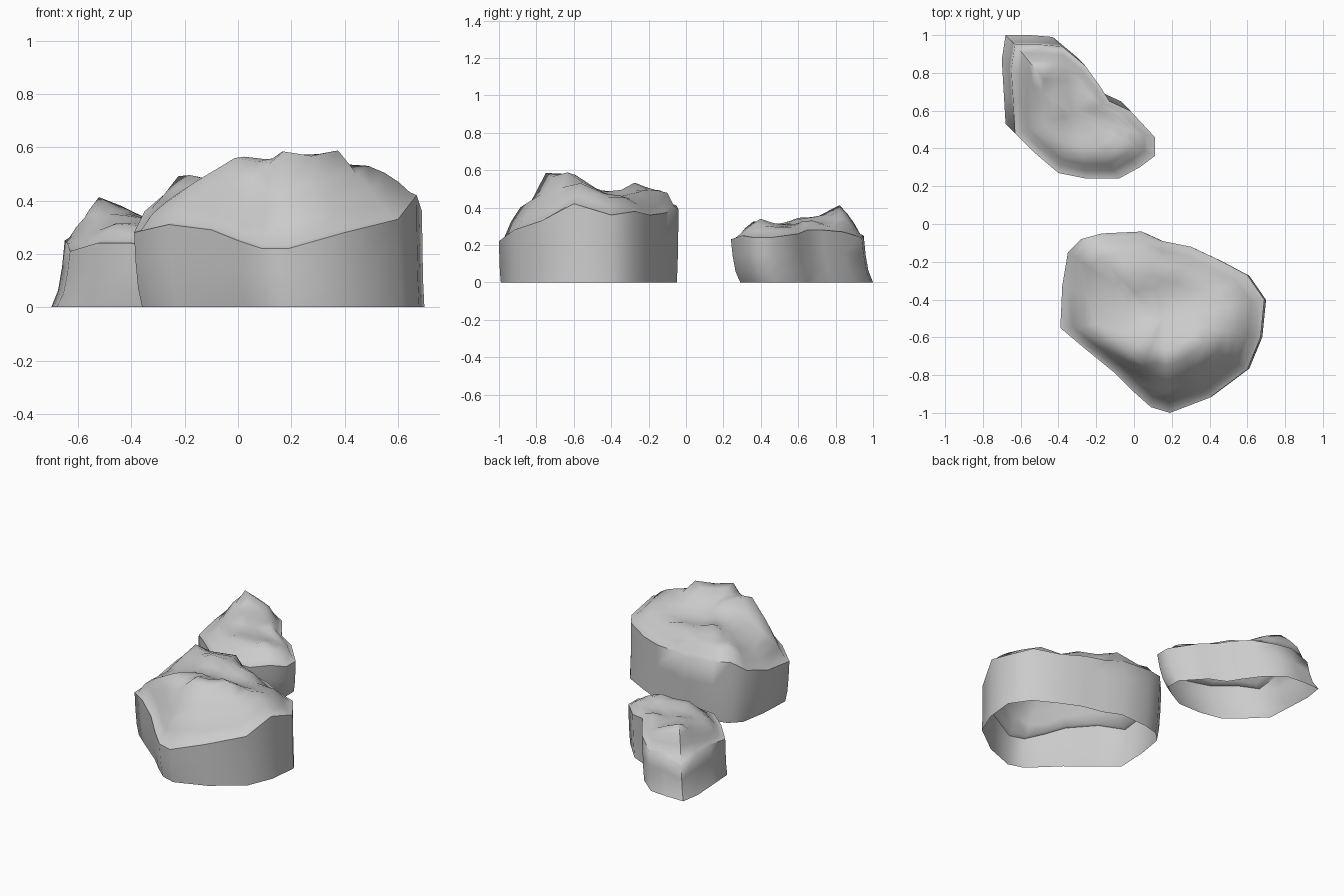
import bpy
import bmesh
import math
from mathutils import Vector

# Remove the default cube only
default_cube = bpy.data.objects.get("Cube")
if default_cube:
    bpy.data.objects.remove(default_cube, do_unlink=True)

UNIT = 0.01  # outlines and bumps are written in hundredths

# Single stone colour
stone = bpy.data.materials.new("stone_grey")
stone.use_nodes = True
stone_colour = (0.6, 0.6, 0.6, 1.0)
stone.diffuse_color = stone_colour
shader = next(n for n in stone.node_tree.nodes if n.type == "BSDF_PRINCIPLED")
shader.inputs["Base Color"].default_value = stone_colour
shader.inputs["Roughness"].default_value = 0.9


def to_vectors(points):
    return [Vector(p) * UNIT for p in points]


def surface_height(x, y, controls):
    """Blend the heights of the control points by inverse distance."""
    total = weight_sum = 0.0
    for point in controls:
        distance = math.hypot(x - point.x, y - point.y)
        weight = 1.0 / (distance + 0.015) ** 3
        total += weight * point.z
        weight_sum += weight
    return total / weight_sum


def build_rock(name, centre, rim, bumps, foot_shift, foot_scale):
    """Open-bottomed shell: leaning walls up to the rim, then a lumpy crown."""
    rim, bumps = to_vectors(rim), to_vectors(bumps)
    controls = rim + bumps
    centre = Vector(centre)
    shift = Vector(foot_shift)
    bm = bmesh.new()
    rings = []

    # Walls: each level blends from the foot outline to the rim outline
    for level, lean in ((0.0, 1.0), (0.25, 0.5), (0.6, 0.2), (1.0, 0.0)):
        ring = []
        for point in rim:
            plan = point.xy
            foot = centre + (plan - centre) * foot_scale + shift
            plan = plan.lerp(foot, lean)
            ring.append(bm.verts.new((plan.x, plan.y, point.z * level)))
        rings.append(ring)

    # Crown: shrinking copies of the rim draped over the bumps
    for size in (0.95, 0.87, 0.77, 0.65, 0.5, 0.34, 0.17):
        ring = []
        for point in rim:
            plan = centre + (point.xy - centre) * size
            height = surface_height(plan.x, plan.y, controls)
            ring.append(bm.verts.new((plan.x, plan.y, height)))
        rings.append(ring)
    summit = bm.verts.new((centre.x, centre.y,
                           surface_height(centre.x, centre.y, controls)))

    # Skin the rings and close the crown
    count = len(rim)
    for lower, upper in zip(rings, rings[1:]):
        for i in range(count):
            j = (i + 1) % count
            bm.faces.new((lower[i], lower[j], upper[j], upper[i]))
    for i in range(count):
        bm.faces.new((rings[-1][i], rings[-1][(i + 1) % count], summit))

    # Soften the crown a little, leaving the walls untouched
    crown = [v for ring in rings[5:] for v in ring] + [summit]
    bmesh.ops.smooth_vert(bm, verts=crown, factor=0.25,
                          use_axis_x=False, use_axis_y=False, use_axis_z=True)

    mesh = bpy.data.meshes.new(name)
    bm.to_mesh(mesh)
    bm.free()
    mesh.materials.append(stone)
    rock = bpy.data.objects.new(name, mesh)
    bpy.context.collection.objects.link(rock)

    # Smooth shading with only hard breaks kept sharp
    bpy.ops.object.select_all(action="DESELECT")
    rock.select_set(True)
    bpy.context.view_layer.objects.active = rock
    bpy.ops.object.shade_smooth_by_angle(angle=math.radians(65))
    return rock


# Large boulder: steep sloping front, high front ridge, hollow crown
build_rock(
    "large_boulder",
    centre=(0.15, -0.5),
    rim=[(-39, -55, 28), (-26, -66, 31), (-10, -79, 29), (0, -89, 25),
         (9, -97, 22), (19, -100, 22), (40, -92, 28), (60, -77, 33),
         (67, -60, 42), (69, -40, 36), (60, -27, 38), (45, -19, 36),
         (30, -12, 37), (15, -9, 38), (4, -4, 39), (-17, -5, 41),
         (-28, -8, 42), (-35, -15, 36), (-38, -33, 30)],
    bumps=[(20, -72, 64), (35, -63, 61), (1, -68, 59), (9, -60, 56),
           (-15, -60, 49), (-29, -48, 41), (50, -56, 54), (61, -54, 51),
           (20, -36, 46), (-5, -40, 48), (48, -36, 47), (20, -23, 51),
           (0, -25, 55), (-20, -14, 52), (4, -12, 51), (18, -88, 41),
           (42, -80, 42)],
    foot_shift=(0.02, 0.0),
    foot_scale=0.98,
)

# Small boulder: overhanging front, peak at the back corner
build_rock(
    "small_boulder",
    centre=(-0.32, 0.58),
    rim=[(-63, 48, 21), (-53, 38, 24), (-40, 27, 24), (-25, 24, 23),
         (-8, 24, 23), (3, 30, 25), (11, 36, 24), (11, 46, 24),
         (-2, 60, 26), (-13, 65, 28), (-18, 73, 28), (-26, 84, 27),
         (-38, 94, 24), (-50, 95, 25), (-63, 95, 20), (-65, 82, 25),
         (-64, 65, 24)],
    bumps=[(-52, 82, 43), (-42, 84, 39), (-58, 86, 37), (-45, 74, 36),
           (-42, 62, 35), (-25, 55, 31), (-25, 38, 34), (-8, 40, 35),
           (-45, 46, 32), (-20, 66, 35), (2, 44, 31)],
    foot_shift=(-0.05, 0.05),
    foot_scale=1.0,
)
